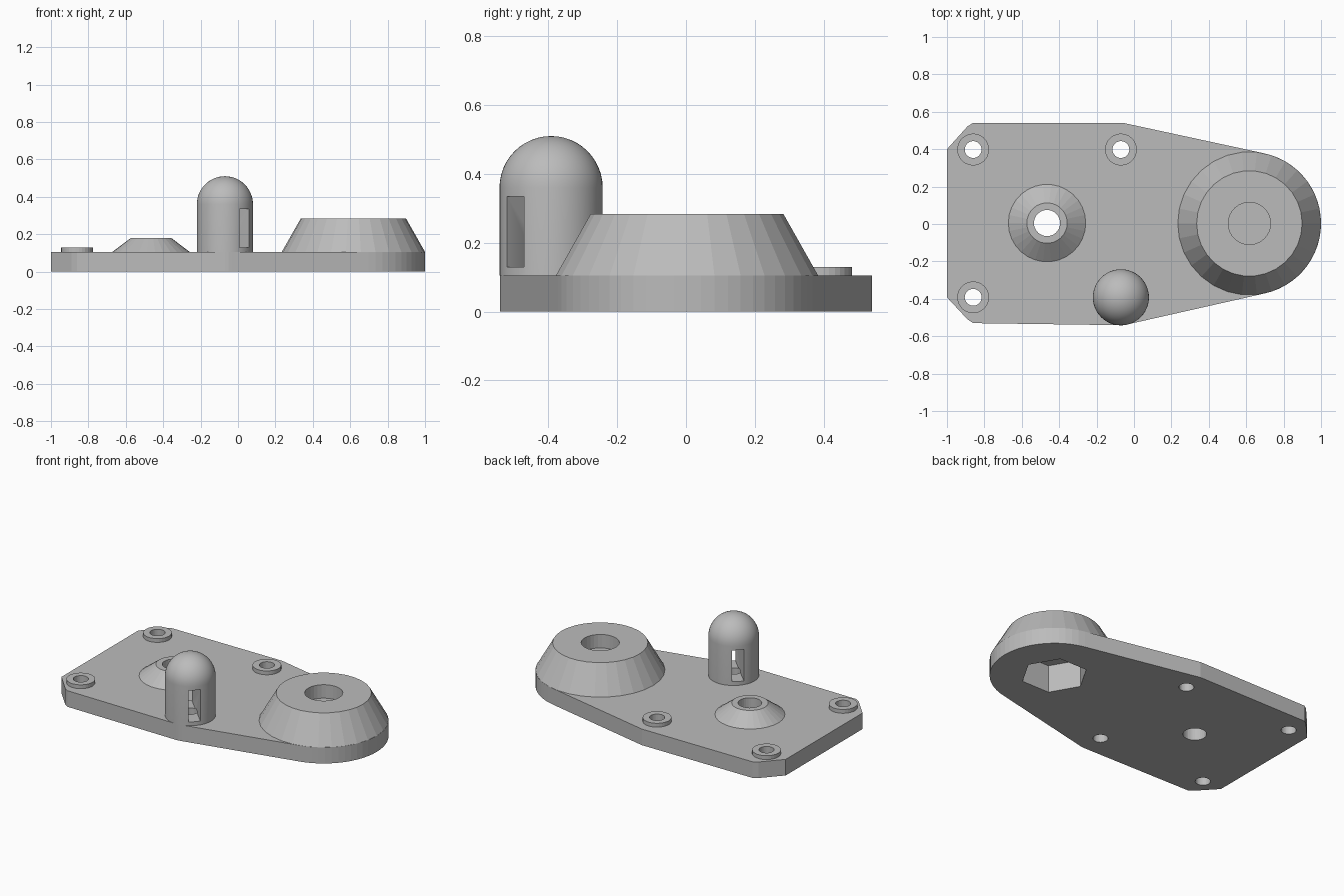
import bpy, bmesh
from math import sin, cos, pi
from mathutils import Matrix, Vector
from mathutils.geometry import convex_hull_2d

if "Cube" in bpy.data.objects:
    bpy.data.objects.remove(bpy.data.objects["Cube"], do_unlink=True)

grey = bpy.data.materials.new("plain grey")
grey.use_nodes = True
grey.diffuse_color = (0.5, 0.5, 0.5, 1)
grey.node_tree.nodes["Principled BSDF"].inputs["Base Color"].default_value = (0.5, 0.5, 0.5, 1)

PLATE_TOP = 0.105
HOLE_R = 0.045
HUB = (0.617, 0.003)
COLLAR = (-0.465, 0.005)
DOME = (-0.07, -0.392)
BOSSES = {"left_rear": (-0.86, 0.398), "mid_rear": (-0.07, 0.398), "left_front": (-0.86, -0.392)}


def finish(name, bm, smooth=False):
    bmesh.ops.remove_doubles(bm, verts=bm.verts, dist=1e-5)
    bmesh.ops.recalc_face_normals(bm, faces=bm.faces)
    me = bpy.data.meshes.new(name)
    bm.to_mesh(me)
    bm.free()
    me.materials.append(grey)
    ob = bpy.data.objects.new(name, me)
    bpy.context.collection.objects.link(ob)
    if smooth:
        select(ob)
        bpy.ops.object.shade_smooth_by_angle(angle=0.6)
    return ob


def select(ob):
    bpy.ops.object.select_all(action='DESELECT')
    ob.select_set(True)
    bpy.context.view_layer.objects.active = ob


def lathe(name, profile, centre, sides=30, smooth=False):
    """Spin a closed (radius, height) profile about an upright axis."""
    bm = bmesh.new()
    ring = [bm.verts.new((r, 0, z)) for r, z in profile]
    edges = [bm.edges.new((ring[i], ring[(i + 1) % len(ring)])) for i in range(len(ring))
             if profile[i][0] + profile[(i + 1) % len(ring)][0] > 0]
    bmesh.ops.spin(bm, geom=ring + edges, cent=(0, 0, 0), axis=(0, 0, 1),
                   angle=2 * pi, steps=sides, use_merge=True)
    bmesh.ops.dissolve_degenerate(bm, dist=1e-6, edges=bm.edges)
    bmesh.ops.translate(bm, verts=bm.verts, vec=(*centre, 0))
    return finish(name, bm, smooth)


def prism(name, outline, z0, z1, smooth=False):
    bm = bmesh.new()
    face = bm.faces.new([bm.verts.new((x, y, z0)) for x, y in outline])
    top = bmesh.ops.extrude_face_region(bm, geom=[face])["geom"]
    bmesh.ops.translate(bm, verts=[v for v in top if isinstance(v, bmesh.types.BMVert)],
                        vec=(0, 0, z1 - z0))
    return finish(name, bm, smooth)


def circle(centre, r, n=30):
    return [(centre[0] + r * cos(2 * pi * i / n), centre[1] + r * sin(2 * pi * i / n))
            for i in range(n)]


def cut(ob, cutter):
    mod = ob.modifiers.new("cut", 'BOOLEAN')
    mod.operation = 'DIFFERENCE'
    mod.solver = 'EXACT'
    mod.object = cutter
    select(ob)
    bpy.ops.object.modifier_apply(modifier=mod.name)


def drop(cutter):
    bpy.data.objects.remove(cutter, do_unlink=True)


# Base plate: hull round the hub, the dome and the clipped corners
points = circle(HUB, 0.383, 60) + circle(DOME, 0.149, 48)
points += [(-0.06, 0.541), (-0.86, 0.541), (-0.89, 0.522), (-1, 0.4),
           (-1, -0.392), (-0.89, -0.51), (-0.86, -0.53)]
outline = [points[i] for i in convex_hull_2d([Vector(p) for p in points])]
plate = prism("base_plate", outline, 0, PLATE_TOP)

# Screw holes and shaft hole through the plate
for centre, r in [(c, HOLE_R) for c in (*BOSSES.values(), DOME)] + [(COLLAR, 0.07)]:
    drill = prism("drill", circle(centre, r), -0.1, 0.2)
    cut(plate, drill)
    drop(drill)

# Large tapered hub with a blind round recess on top
hub = lathe("hub", [(0, PLATE_TOP), (0.383, PLATE_TOP), (0.282, 0.283),
                    (0.113, 0.283), (0.113, 0.195), (0, 0.195)], HUB)

# Hexagonal pocket from below, through plate and into hub
pocket = prism("pocket", circle(HUB, 0.2, 6), -0.1, 0.18)
for part in (plate, hub):
    cut(part, pocket)
drop(pocket)

# Tapered shaft collar
lathe("shaft_collar", [(0.07, PLATE_TOP), (0.207, PLATE_TOP), (0.108, 0.18), (0.07, 0.18)], COLLAR)

# Screw bosses
for side, centre in BOSSES.items():
    lathe(side + "_boss", [(HOLE_R, PLATE_TOP), (0.085, PLATE_TOP),
                           (0.085, 0.13), (HOLE_R, 0.13)], centre)

# Domed post with a diagonal slot above its screw hole
R, SPRING = 0.15, 0.36
arc = [(R * cos(a * pi / 24), SPRING + R * sin(a * pi / 24)) for a in range(12)]
post = lathe("domed_post", [(0, PLATE_TOP), (R, PLATE_TOP)] + arc + [(0, SPRING + R)],
             DOME, 48)
turn = Matrix.Rotation(-pi / 4, 2)
slot_shape = [turn @ Vector(p) + Vector(DOME)
              for p in ((-0.3, -0.035), (0.3, -0.035), (0.3, 0.035), (-0.3, 0.035))]
for cutter in (prism("slot", slot_shape, 0.13, 0.335),
               prism("drill", circle(DOME, HOLE_R), 0, 0.14)):
    cut(post, cutter)
    drop(cutter)
select(post)
bpy.ops.object.shade_smooth_by_angle(angle=0.6)
